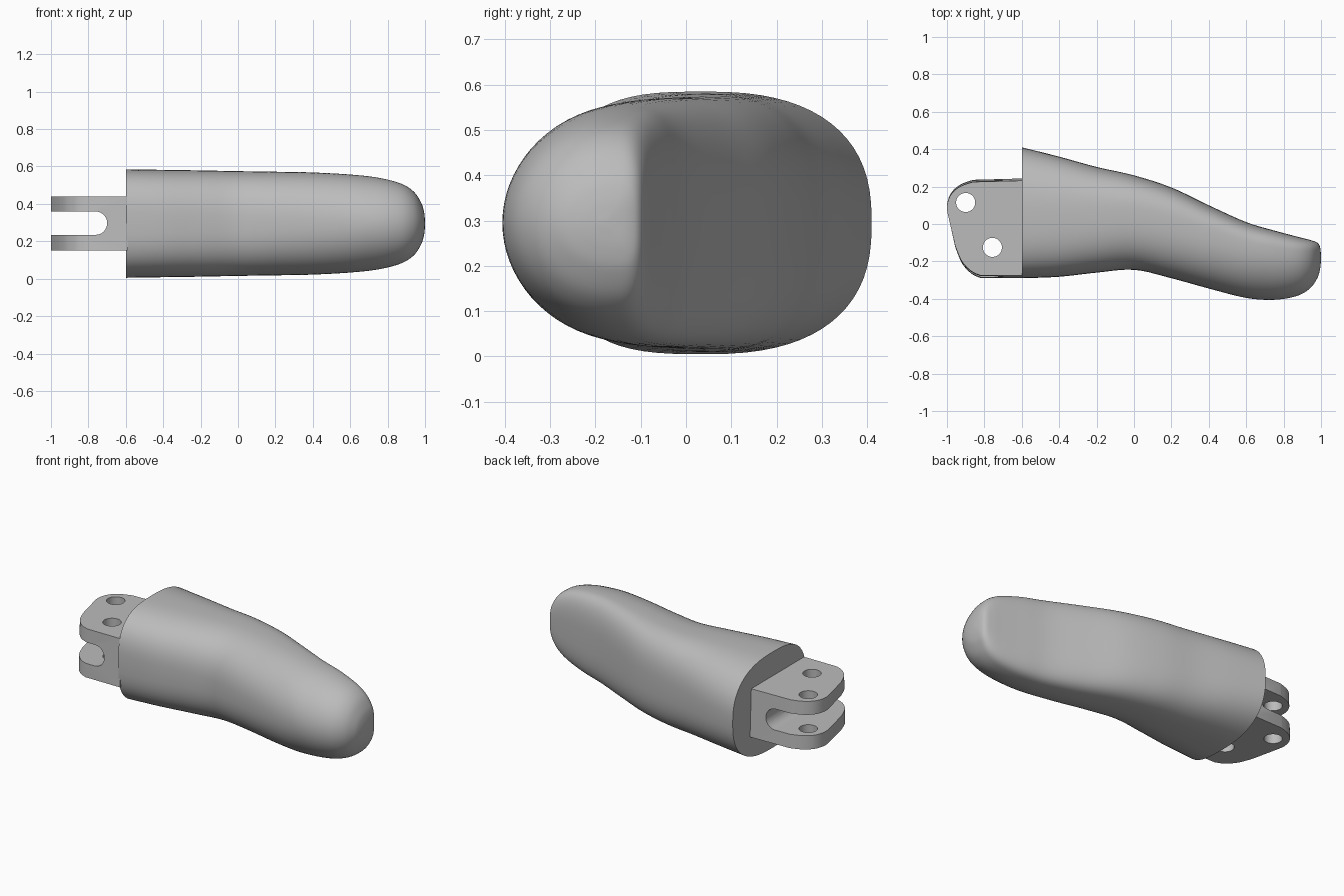
import bpy, bmesh, math
from mathutils import Vector

cube = bpy.data.objects.get("Cube")
if cube:
    bpy.data.objects.remove(cube, do_unlink=True)

MID = 0.295  # height of the centre line

grey = bpy.data.materials.new("plain grey")
grey.use_nodes = True
grey.diffuse_color = (0.5, 0.5, 0.5, 1)
grey.node_tree.nodes["Principled BSDF"].inputs["Base Color"].default_value = (0.5, 0.5, 0.5, 1)


def finish(name, bm):
    bmesh.ops.recalc_face_normals(bm, faces=bm.faces)
    mesh = bpy.data.meshes.new(name)
    bm.to_mesh(mesh)
    bm.free()
    mesh.materials.append(grey)
    obj = bpy.data.objects.new(name, mesh)
    bpy.context.collection.objects.link(obj)
    return obj


def select(obj):
    bpy.ops.object.select_all(action="DESELECT")
    obj.select_set(True)
    bpy.context.view_layer.objects.active = obj


def spline(points, steps):
    """Smooth curve through the points."""
    pts = [Vector(p) for p in points]
    out = []
    for i in range(len(pts) - 1):
        a, b, c, d = pts[max(i - 1, 0)], pts[i], pts[i + 1], pts[min(i + 2, len(pts) - 1)]
        for s in range(steps):
            t = s / steps
            out.append(b + (c - a) * (t / 2) + (a * 2 - b * 5 + c * 4 - d) * (t * t / 2)
                       + (b * 3 - a - c * 3 + d) * (t ** 3 / 2))
    return out + [pts[-1]]


def power(value, exponent):
    return math.copysign(abs(value) ** exponent, value)


# Fingertip body: x, front y, back y, half height
stations = [
    (-0.6, -0.29, 0.41, 0.29), (-0.4, -0.282, 0.36, 0.287), (-0.2, -0.26, 0.305, 0.284),
    (0, -0.245, 0.26, 0.28), (0.2, -0.29, 0.195, 0.277), (0.4, -0.345, 0.1, 0.273),
    (0.6, -0.395, 0.01, 0.262), (0.75, -0.405, -0.035, 0.245), (0.87, -0.385, -0.067, 0.214),
    (0.94, -0.345, -0.085, 0.17), (0.98, -0.29, -0.1, 0.11), (0.995, -0.24, -0.125, 0.06),
    (1, -0.19, -0.17, 0.01),
]
SIDES = 72
bm = bmesh.new()
rings = []
for x, front, back, half in spline(stations, 5):
    t = min(max((x + 0.6) / 1.3, 0), 1)
    centre = front + (back - front) * (0.47 + 0.23 * t)   # widest line drifts to the back
    ring = []
    for i in range(SIDES):
        a = math.tau * i / SIDES
        c, s = math.cos(a), math.sin(a)
        n = 2.5 + 0.7 * t if c > 0 else 3 - t
        reach = back - centre if c > 0 else centre - front
        ring.append(bm.verts.new((x, centre + reach * power(c, 2 / n), MID + half * power(s, 2 / n))))
    rings.append(ring)
for r, q in zip(rings, rings[1:]):
    for i in range(SIDES):
        j = (i + 1) % SIDES
        bm.faces.new((r[i], r[j], q[j], q[i]))
bm.faces.new(rings[0])
bm.faces.new(rings[-1])
body = finish("fingertip_body", bm)

# Hinge lug: plate outline from above, slightly wider at the bottom
corner_back = spline([(-0.86, 0.225), (-0.93, 0.2), (-0.98, 0.155), (-1, 0.09), (-0.988, 0.02)], 5)
corner_front = spline([(-0.955, -0.12), (-0.92, -0.2), (-0.87, -0.252), (-0.82, -0.275)], 5)
outline = [(-0.59, 0.232)] + corner_back + corner_front + [(-0.59, -0.275)]
bm = bmesh.new()
top = [bm.verts.new((x, y, 0.44)) for x, y in outline]
low = [bm.verts.new((x, y * 1.05, 0.152)) for x, y in outline]
bm.faces.new(top)
bm.faces.new(low)
for i in range(len(top)):
    j = (i + 1) % len(top)
    bm.faces.new((top[i], top[j], low[j], low[i]))
lug = finish("hinge_lug", bm)


def cut(target, cutter):
    mod = target.modifiers.new("cut", "BOOLEAN")
    mod.operation = "DIFFERENCE"
    mod.solver = "EXACT"
    mod.object = cutter
    select(target)
    bpy.ops.object.modifier_apply(modifier=mod.name)
    bpy.data.objects.remove(cutter, do_unlink=True)


# Round-ended slot between the two prongs
SLOT = 0.0625
arc = [(-0.762 + SLOT * math.cos(a), 0.297 + SLOT * math.sin(a))
       for a in (math.pi * (i / 20 - 0.5) for i in range(21))]
bm = bmesh.new()
face = bm.faces.new([bm.verts.new((x, -0.6, z))
                     for x, z in arc + [(-1.2, arc[-1][1]), (-1.2, arc[0][1])]])
side = bmesh.ops.extrude_face_region(bm, geom=[face])
bmesh.ops.translate(bm, vec=(0, 1.2, 0),
                    verts=[v for v in side["geom"] if isinstance(v, bmesh.types.BMVert)])
slot = finish("slot_cutter", bm)
slot.hide_render = True
cut(lug, slot)

# Pin holes through both prongs
for x, y in ((-0.9, 0.115), (-0.757, -0.125)):
    bm = bmesh.new()
    bmesh.ops.create_cone(bm, cap_ends=True, segments=40, radius1=0.051, radius2=0.051, depth=1)
    bmesh.ops.translate(bm, vec=(x, y, MID), verts=bm.verts)
    pin = finish("pin_cutter", bm)
    pin.hide_render = True
    cut(lug, pin)

for obj in (body, lug):
    select(obj)
    bpy.ops.object.shade_smooth_by_angle(angle=math.radians(35))
